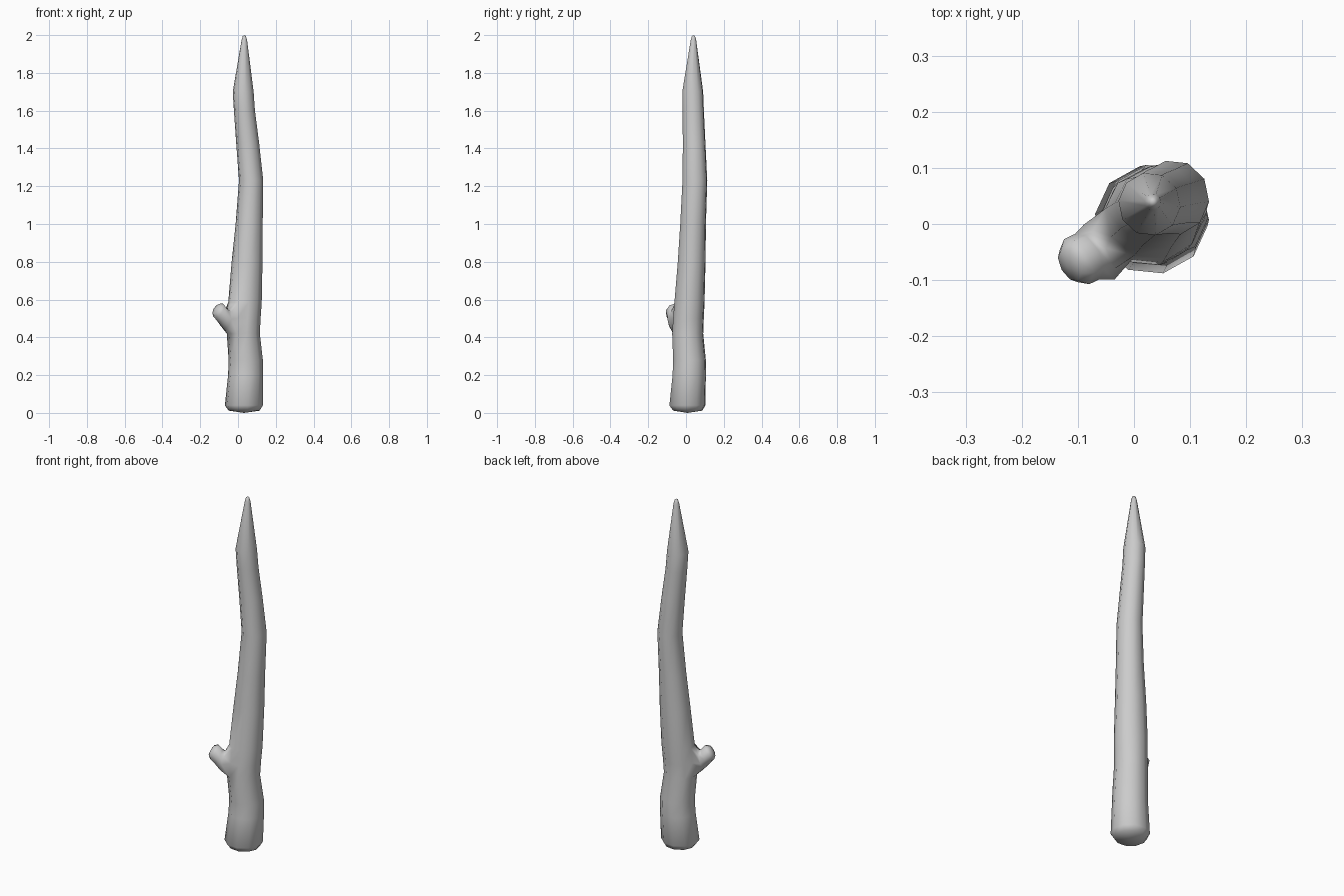
import bpy, bmesh, math
from mathutils import Vector

if "Cube" in bpy.data.objects:
    bpy.data.objects.remove(bpy.data.objects["Cube"])

N = 10                      # sides of the trunk
A0 = math.radians(210)      # side 0 points towards the branch stub

# trunk sections: x left, x right, y front, y back, z
SECTIONS = [
    (-0.05, 0.115, -0.07, 0.088, 0.012),
    (-0.07, 0.132, -0.09, 0.105, 0.04),
    (-0.053, 0.134, -0.073, 0.107, 0.20),
    (-0.05, 0.132, -0.07, 0.107, 0.28),
    (-0.06, 0.116, -0.075, 0.093, 0.42),
    (-0.055, 0.12, -0.07, 0.096, 0.50),
    (-0.052, 0.126, -0.063, 0.10, 0.585),
    (-0.034, 0.13, -0.045, 0.105, 0.80),
    (-0.013, 0.131, -0.032, 0.107, 1.00),
    (0.005, 0.134, -0.02, 0.114, 1.23),
    (-0.01, 0.112, -0.018, 0.104, 1.43),
    (-0.022, 0.09, -0.02, 0.096, 1.60),
    (-0.028, 0.083, -0.021, 0.092, 1.70),
    (0.019, 0.048, 0.025, 0.054, 1.975),
    (0.025, 0.042, 0.031, 0.048, 1.994),
]

bm = bmesh.new()

# trunk rings
rings = []
for x0, x1, y0, y1, z in SECTIONS:
    rings.append([bm.verts.new(((x0 + x1) / 2 + (x1 - x0) / 2 * math.cos(A0 + i * math.tau / N),
                                (y0 + y1) / 2 + (y1 - y0) / 2 * math.sin(A0 + i * math.tau / N), z))
                  for i in range(N)])


def bridge(a, b, skip=()):
    n = len(a)
    for i in range(n):
        if i not in skip:
            j = (i + 1) % n
            bm.faces.new((a[i], a[j], b[j], b[i]))


def fan(ring, point):
    tip = bm.verts.new(point)
    for i in range(len(ring)):
        bm.faces.new((ring[i], ring[(i + 1) % len(ring)], tip))


# trunk skin, leaving a 2 x 2 opening for the branch
B = 4
for k in range(len(rings) - 1):
    bridge(rings[k], rings[k + 1], (0, N - 1) if k in (B, B + 1) else ())
fan(rings[-1], (0.034, 0.04, 2.0))
fan(rings[0][::-1], (0.032, 0.008, 0.0))

# branch stub grown from the opening
prev = [rings[B + r][c] for r, c in
        ((0, -1), (0, 0), (0, 1), (1, 1), (2, 1), (2, 0), (2, -1), (1, -1))]
bm.verts.remove(rings[B + 1][0])
STUB = [  # centre, axis, radius
    ((-0.062, -0.05, 0.497), (-0.83, -0.47, 0.25), 0.056),
    ((-0.083, -0.058, 0.518), (-0.78, -0.42, 0.5), 0.046),
    ((-0.102, -0.067, 0.541), (-0.75, -0.42, 0.52), 0.046),
    ((-0.115, -0.074, 0.55), (-0.75, -0.42, 0.52), 0.031),
]
for c, d, r in STUB:
    d = Vector(d).normalized()
    u = Vector((0, 0, 1)).cross(d).normalized()
    v = d.cross(u)
    ring = [bm.verts.new(Vector(c) + r * (u * math.cos(t) + v * math.sin(t)))
            for t in (math.radians(225 + 45 * i) for i in range(8))]
    bridge(prev, ring)
    prev = ring
fan(prev, Vector(STUB[-1][0]) + d * 0.005)

for f in bm.faces:
    f.smooth = True
bmesh.ops.recalc_face_normals(bm, faces=bm.faces)
mesh = bpy.data.meshes.new("wooden_stake")
bm.to_mesh(mesh)
bm.free()
stake = bpy.data.objects.new("wooden_stake", mesh)
bpy.context.collection.objects.link(stake)
